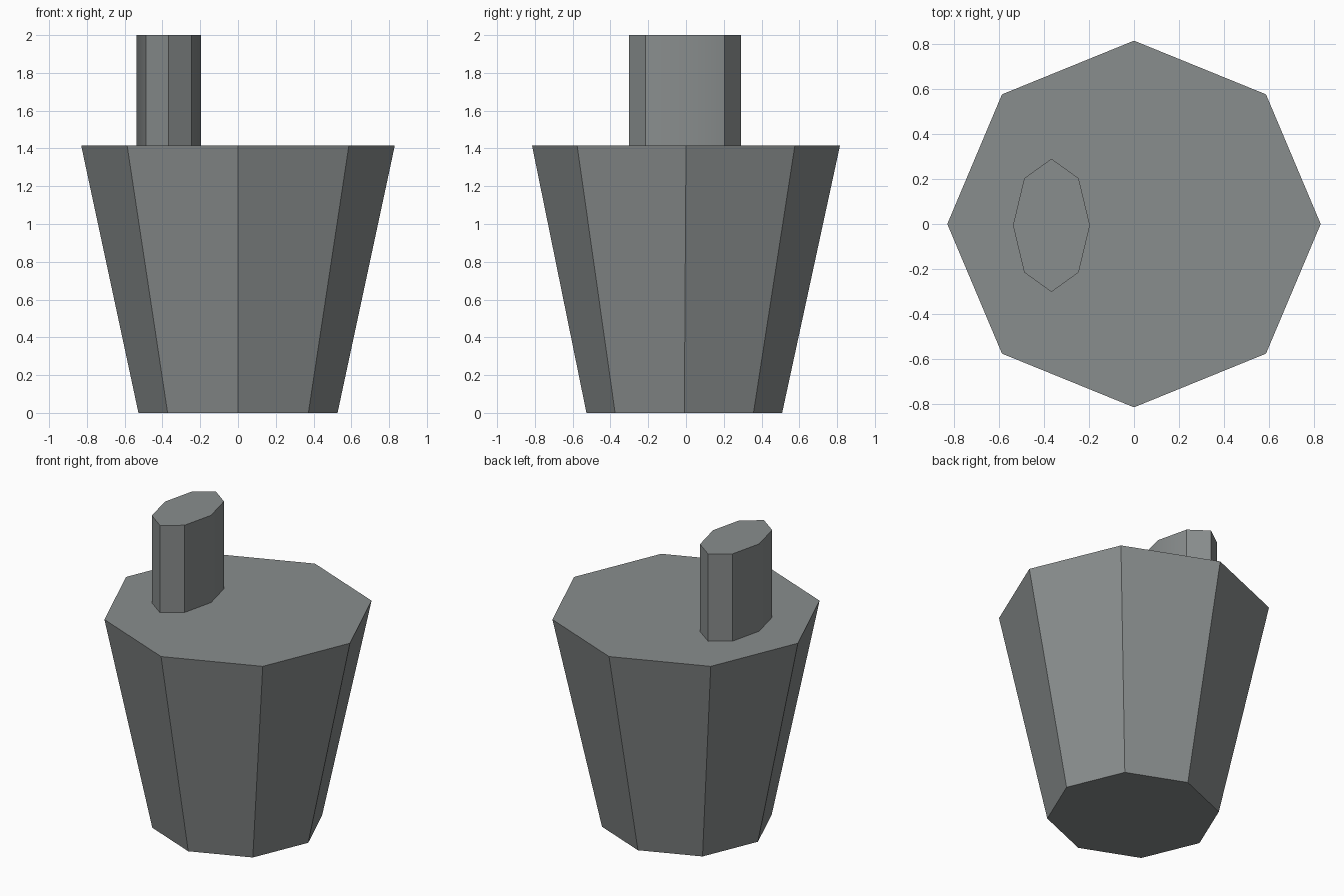
import bpy
import bmesh
import math

cube = bpy.data.objects.get("Cube")
if cube:
    bpy.data.objects.remove(cube, do_unlink=True)

grey = bpy.data.materials.new("slate_grey")
grey.use_nodes = True
colour = (0.25, 0.268, 0.268, 1)
grey.diffuse_color = colour
grey.node_tree.nodes["Principled BSDF"].inputs["Base Color"].default_value = colour


def octagonal_prism(name, bottom, top):
    """Each end is (centre x, centre y, z, x radius, y radius)."""
    bm = bmesh.new()
    rings = []
    for cx, cy, z, rx, ry in (bottom, top):
        angles = [math.tau * i / 8 for i in range(8)]
        rings.append([bm.verts.new((cx + rx * math.cos(a), cy + ry * math.sin(a), z))
                      for a in angles])
    low, high = rings
    for i in range(8):
        j = (i + 1) % 8
        bm.faces.new((low[i], low[j], high[j], high[i]))
    bm.faces.new(low[::-1])
    bm.faces.new(high)
    mesh = bpy.data.meshes.new(name)
    bm.to_mesh(mesh)
    bm.free()
    mesh.materials.append(grey)
    obj = bpy.data.objects.new(name, mesh)
    bpy.context.collection.objects.link(obj)
    bpy.ops.object.select_all(action="DESELECT")
    obj.select_set(True)
    bpy.context.view_layer.objects.active = obj
    bpy.ops.object.shade_smooth_by_angle(angle=math.radians(30))
    return obj


# Tapered body, wider at the top
octagonal_prism("tapered_body", (0, -0.009, 0, 0.527, 0.518), (0, 0, 1.415, 0.83, 0.815))

# Upright oval post, set off to one side
octagonal_prism("oval_post", (-0.367, -0.006, 1.415, 0.171, 0.296),
                (-0.367, -0.006, 2, 0.171, 0.296))
